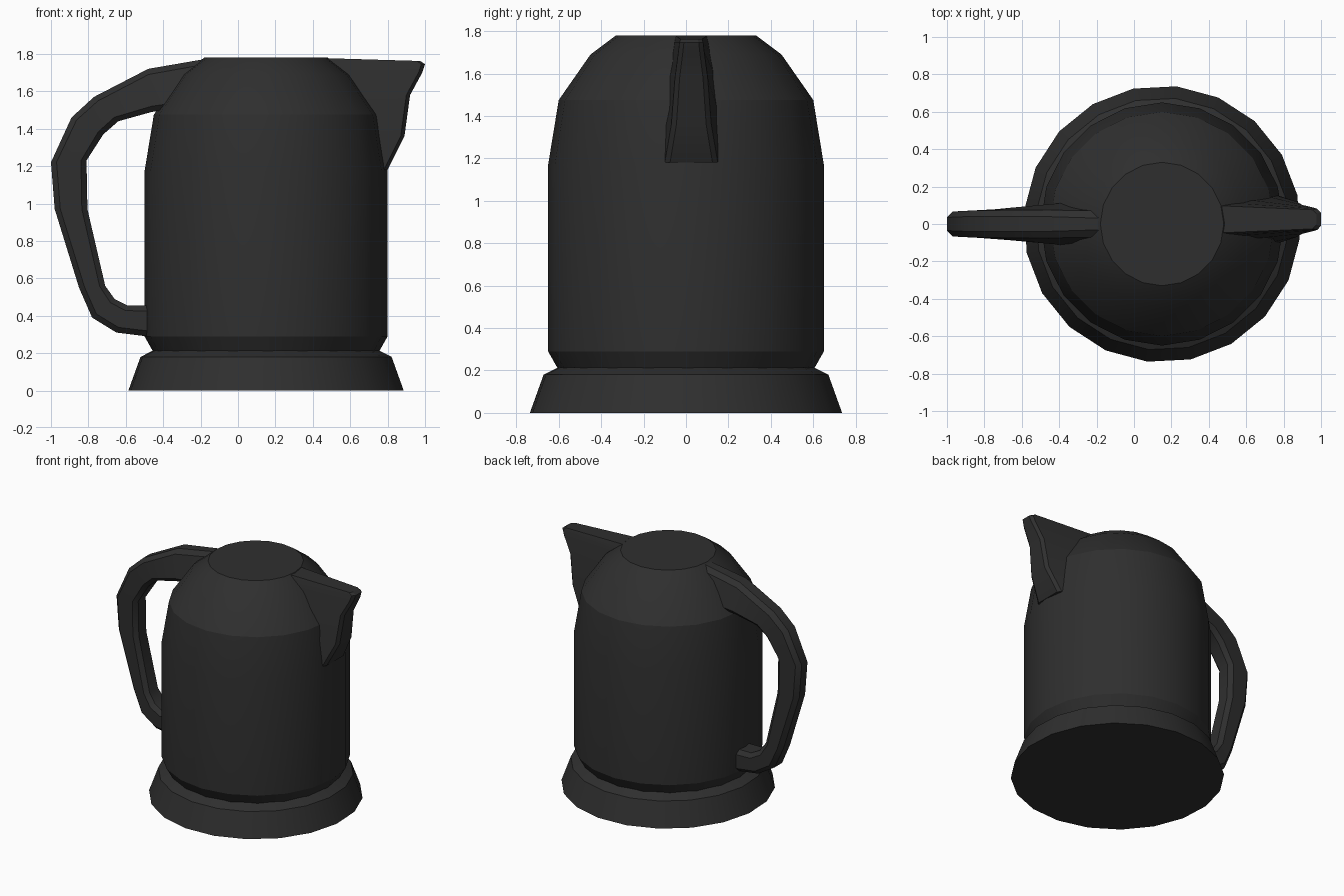
import bpy, bmesh, math

cube = bpy.data.objects.get("Cube")
if cube:
    bpy.data.objects.remove(cube, do_unlink=True)

# Single dark plastic colour
plastic = bpy.data.materials.new("charcoal_plastic")
plastic.use_nodes = True
colour = (0.028, 0.028, 0.028, 1)
plastic.diffuse_color = colour
plastic.node_tree.nodes["Principled BSDF"].inputs["Base Color"].default_value = colour

AXIS_X = 0.15
SIDES = 20


def skin(name, rings, smooth_angle):
    """Join closed rings of points into a capped, shaded solid."""
    bm = bmesh.new()
    loops = [[bm.verts.new(p) for p in ring] for ring in rings]
    count = len(loops[0])
    for low, high in zip(loops, loops[1:]):
        for i in range(count):
            j = (i + 1) % count
            bm.faces.new((low[i], low[j], high[j], high[i]))
    bm.faces.new(loops[0])
    bm.faces.new(loops[-1])
    bmesh.ops.recalc_face_normals(bm, faces=bm.faces[:])
    mesh = bpy.data.meshes.new(name)
    bm.to_mesh(mesh)
    bm.free()
    mesh.materials.append(plastic)
    obj = bpy.data.objects.new(name, mesh)
    bpy.context.collection.objects.link(obj)
    bpy.ops.object.select_all(action="DESELECT")
    obj.select_set(True)
    bpy.context.view_layer.objects.active = obj
    bpy.ops.object.shade_smooth_by_angle(angle=math.radians(smooth_angle))
    return obj


def turned(name, profile, turn=0):
    """Revolve (radius, height) pairs around the kettle's axis."""
    angles = [math.radians(turn) + math.tau * i / SIDES for i in range(SIDES)]
    rings = [[(AXIS_X + r * math.cos(a), r * math.sin(a), z) for a in angles]
             for r, z in profile]
    return skin(name, rings, 24)


def bar(name, sections, centre, chamfer, smooth_angle):
    """Loft chamfered sections, each: outer xz, inner xz, outer and inner half width."""
    rings = []
    for outer, inner, wide_out, wide_in in sections:
        length = math.dist(outer, inner)
        cut = chamfer / length

        def point(t, side, inset):
            width = wide_out + (wide_in - wide_out) * t - inset
            x, z = (o + (i - o) * t for o, i in zip(outer, inner))
            return (x, centre + side * width, z)

        corners = [(0, 1, chamfer), (cut, 1, 0), (1 - cut, 1, 0), (1, 1, chamfer)]
        ring = [point(*c) for c in corners]
        ring += [point(t, -side, inset) for t, side, inset in reversed(corners)]
        rings.append(ring)
    return skin(name, rings, smooth_angle)


# Power base
turned("base", [(0.74, 0), (0.675, 0.18), (0.605, 0.215)], turn=12)

# Body with tapered shoulder and flat lid
turned("body", [(0.605, 0.21), (0.65, 0.29), (0.65, 1.17), (0.6, 1.475),
                (0.45, 1.69), (0.33, 1.78)])

# Handle loop, from the lid down to the lower joint
bar("handle", [
    ((-0.15, 1.777), (-0.2, 1.53), 0.06, 0.14),
    ((-0.48, 1.72), (-0.46, 1.49), 0.07, 0.11),
    ((-0.77, 1.57), (-0.64, 1.44), 0.07, 0.09),
    ((-0.89, 1.46), (-0.72, 1.37), 0.07, 0.08),
    ((-1, 1.22), (-0.81, 1.23), 0.065, 0.075),
    ((-0.98, 0.97), (-0.805, 0.97), 0.065, 0.075),
    ((-0.85, 0.55), (-0.71, 0.56), 0.07, 0.08),
    ((-0.78, 0.39), (-0.66, 0.49), 0.075, 0.085),
    ((-0.65, 0.31), (-0.59, 0.455), 0.085, 0.09),
    ((-0.45, 0.285), (-0.45, 0.455), 0.09, 0.09),
], centre=0, chamfer=0.03, smooth_angle=35)

# Pouring spout, flaring towards the body
bar("spout", [
    ((0.975, 1.762), (0.4, 1.779), 0.05, 0.075),
    ((1, 1.745), (0.4, 1.745), 0.055, 0.085),
    ((0.985, 1.7), (0.42, 1.7), 0.06, 0.095),
    ((0.92, 1.58), (0.48, 1.58), 0.075, 0.12),
    ((0.89, 1.36), (0.6, 1.36), 0.09, 0.15),
    ((0.8, 1.18), (0.68, 1.18), 0.12, 0.15),
], centre=0.025, chamfer=0.02, smooth_angle=25)
